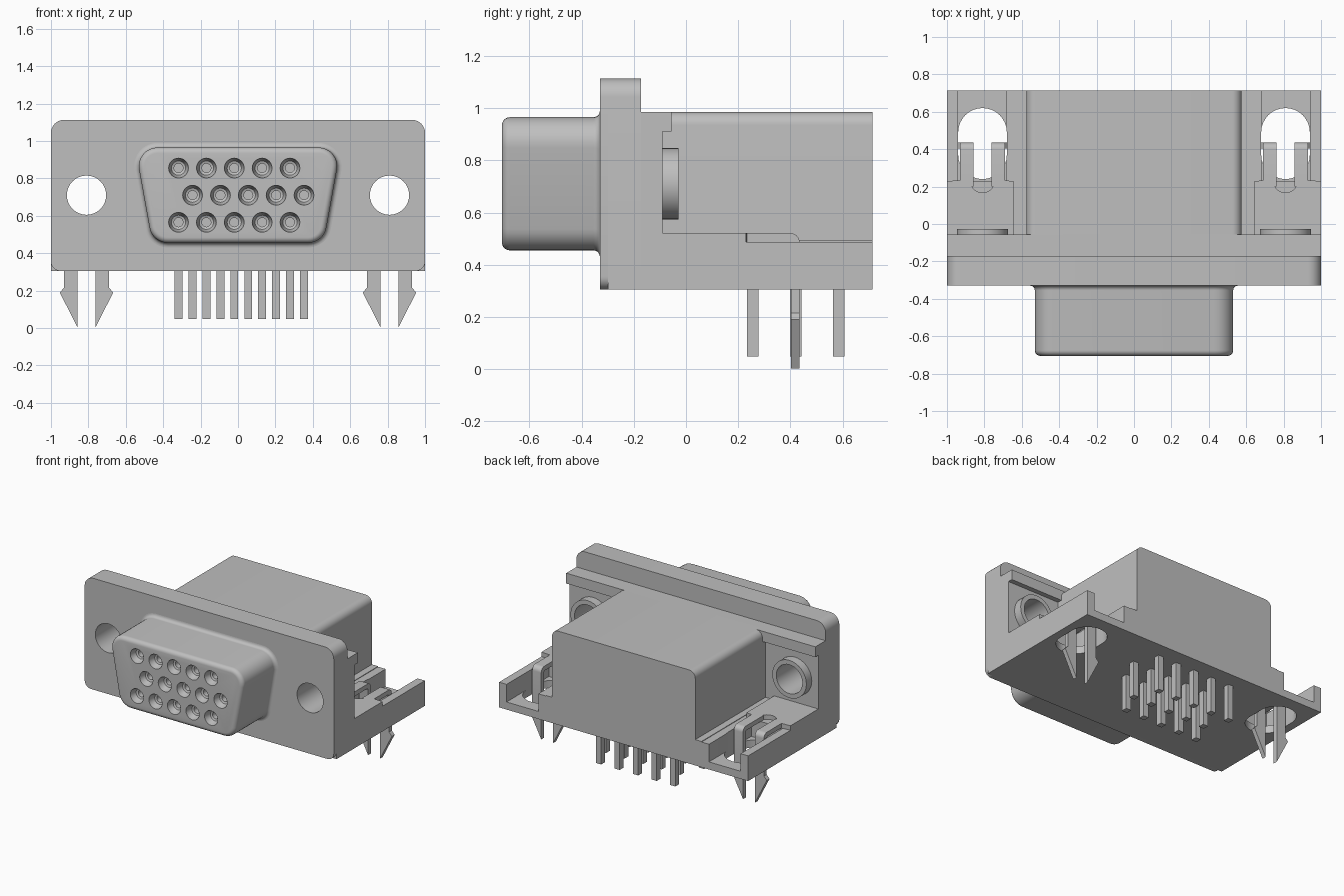
import bpy, bmesh
from math import sin, cos, pi, radians, tan
from mathutils import Vector

cube = bpy.data.objects.get("Cube")
if cube:
    bpy.data.objects.remove(cube)

grey = bpy.data.materials.new("plain grey")
grey.use_nodes = True
grey.diffuse_color = (0.52, 0.52, 0.52, 1)
grey.node_tree.nodes["Principled BSDF"].inputs["Base Color"].default_value = grey.diffuse_color

# Coordinate placement for a 2D profile extruded along each axis
PLACE = {"x": lambda p, d: (d, p[0], p[1]),
         "y": lambda p, d: (p[0], d, p[1]),
         "z": lambda p, d: (p[0], p[1], d)}


def loft(name, rings, caps=True):
    """Skin equal rings; without caps the last ring joins the first."""
    bm = bmesh.new()
    loops = [[bm.verts.new(p) for p in ring] for ring in rings]
    pairs = list(zip(loops, loops[1:]))
    if caps:
        bm.faces.new(loops[0])
        bm.faces.new(loops[-1])
    else:
        pairs.append((loops[-1], loops[0]))
    for a, b in pairs:
        for i in range(len(a)):
            j = (i + 1) % len(a)
            bm.faces.new((a[i], a[j], b[j], b[i]))
    bmesh.ops.recalc_face_normals(bm, faces=bm.faces)
    mesh = bpy.data.meshes.new(name)
    bm.to_mesh(mesh)
    bm.free()
    mesh.materials.append(grey)
    obj = bpy.data.objects.new(name, mesh)
    bpy.context.collection.objects.link(obj)
    return obj


def prism(name, pts, axis, a, b):
    return loft(name, [[PLACE[axis](p, d) for p in pts] for d in (a, b)])


def rect(x0, x1, y0, y1):
    return [(x0, y0), (x1, y0), (x1, y1), (x0, y1)]


def arc(cx, cy, r, a0, a1, n=16):
    angles = [radians(a0 + (a1 - a0) * i / n) for i in range(n + 1)]
    return [(cx + r * cos(a), cy + r * sin(a)) for a in angles]


def circle(cx, cy, r, n=32):
    return arc(cx, cy, r, 0, 360, n)[:-1]


def rounded(corners, radii, n=8):
    """Round the corners of a convex polygon; zero radius stays sharp."""
    out = []
    for i, (c, r) in enumerate(zip(corners, radii)):
        c = Vector(c)
        if r == 0:
            out.append(tuple(c))
            continue
        u = (Vector(corners[i - 1]) - c).normalized()
        v = (Vector(corners[(i + 1) % len(corners)]) - c).normalized()
        half = u.angle(v) / 2
        mid = c + (u + v).normalized() * r / sin(half)
        a, b = c + u * r / tan(half) - mid, c + v * r / tan(half) - mid
        sweep = pi - 2 * half
        for k in range(n + 1):
            t = k / n
            d = (a * sin((1 - t) * sweep) + b * sin(t * sweep)) / sin(sweep)
            out.append(tuple(mid + d))
    return out


def cut(obj, cutters):
    for c in cutters:
        c.hide_render = True
        mod = obj.modifiers.new("cut", "BOOLEAN")
        mod.operation, mod.solver, mod.object = "DIFFERENCE", "EXACT", c
        bpy.ops.object.select_all(action="DESELECT")
        bpy.context.view_layer.objects.active = obj
        obj.select_set(True)
        bpy.ops.object.modifier_apply(modifier=mod.name)
        bpy.data.objects.remove(c)


HOLE_X, HOLE_Z, HOLE_R = 0.81, 0.71, 0.105
BASE, TOP, REAR = 0.305, 0.985, 0.715


def screw_cutters():
    return [prism("screw_cutter", circle(s * HOLE_X, HOLE_Z, HOLE_R), "y", -0.5, 0.1)
            for s in (-1, 1)]


# Front flange: fully rounded face layer, square-bottomed layer behind it
outline = rect(-1, 1, BASE, 1.113)
cut(prism("flange_face", rounded(outline, (0.05, 0.05, 0.07, 0.07)), "y", -0.33, -0.298),
    screw_cutters())
cut(prism("flange_body", rounded(outline, (0, 0, 0.07, 0.07)), "y", -0.298, -0.172),
    screw_cutters())

# Backing block with an overhanging lip along the top
lip = [(-0.172, BASE), (-0.09, BASE), (-0.09, 0.91), (-0.055, 0.91),
       (-0.055, TOP), (-0.172, TOP)]
cut(prism("flange_backing", lip, "x", -1, 1), screw_cutters())

# Main rear housing
prism("rear_housing", rounded(rect(-0.575, 0.575, BASE, TOP), (0, 0, 0.05, 0.05)),
      "y", -0.09, REAR)


# Flared, rounded shell around the contact face
def shell_ring(y, off):
    top, bottom = 0.55 + 1.19 * off, 0.458 + 0.84 * off
    z0, z1 = 0.455 - off, 0.965 + off
    pts = rounded([(-bottom, z0), (bottom, z0), (top, z1), (-top, z1)], [0.1 + off] * 4)
    return [(x, y, z) for x, z in pts]


steps = [pi / 2 * i / 6 for i in range(7)]
rings = [shell_ring(-0.33 - 0.025 * (1 - cos(t)), 0.025 * (1 - sin(t))) for t in steps]
rings += [shell_ring(-0.675 - 0.03 * sin(t), -0.03 * (1 - cos(t))) for t in steps]
shell = loft("contact_shell", rings)

# Fifteen stepped contact sockets
socket = [(-0.73, 0.053), (-0.70, 0.053), (-0.66, 0.038), (-0.655, 0.024), (-0.58, 0.024)]
cutters = []
for row in range(3):
    for col in range(5):
        x = -0.318 + 0.149 * col + (0.075 if row == 1 else 0)
        z = 0.565 + 0.145 * row
        cutters.append(loft("socket_cutter", [[(px, y, pz) for px, pz in circle(x, z, r, 24)]
                                              for y, r in socket]))
cut(shell, cutters)

# Solder pins in three staggered rows
for row in range(3):
    for col in range(5):
        x = -0.318 + 0.149 * col + (0.075 if row == 1 else 0)
        y = 0.255 + 0.165 * row
        prism("solder_pin", rect(x - 0.021, x + 0.021, y - 0.022, y + 0.022), "z", 0.048, 0.33)

for s in (-1, 1):
    def side(pts):
        return [(s * a, b) for a, b in pts]

    # Threaded ferrule behind each screw hole
    tube = [(-0.1, HOLE_R), (-0.1, 0.137), (-0.028, 0.137), (-0.028, HOLE_R)]
    loft("ferrule", [[(x, y, z) for x, z in circle(s * HOLE_X, HOLE_Z, r)]
                     for y, r in tube], caps=False)

    # Side shelf with an open slot and a long round-ended opening in its floor
    shelf = prism("side_shelf", side(rect(0.57, 1, -0.09, REAR)), "z", BASE, 0.488)
    slot = prism("slot_cutter", side(rect(0.685, 0.94, 0.23, 0.9)), "z", 0.36, 0.7)
    opening = arc(HOLE_X, 0.49, 0.13, 0, 180) + arc(HOLE_X, 0.37, 0.13, 180, 360)
    cut(shelf, [slot, prism("opening_cutter", side(opening), "z", 0.2, 0.7)])

    # Raised inner rail against the housing
    prism("shelf_rail", side(rect(0.57, 0.625, -0.09, REAR)), "z", 0.4, 0.492)

    # Board lock plate with a half-round notch
    plate = [(0.645, -0.09), (1, -0.09), (1, 0.23)]
    plate += arc(HOLE_X, 0.235, 0.067, 0, -180) + [(0.645, 0.23)]
    prism("lock_plate", side(plate), "z", 0.488, 0.521)

    # Bent arms and barbed legs of the board lock
    for m in (-1, 1):
        xs = [s * (HOLE_X + m * d) for d in (0.048, 0.12)]
        bend = [(0.2, 0.521)] + arc(0.4, 0.486, 0.035, 90, 0, 6) + [(0.435, 0.29), (0.403, 0.29)]
        bend += arc(0.39, 0.475, 0.013, 0, 90, 4) + [(0.2, 0.488)]
        prism("lock_arm", bend, "x", *xs)
        leg = [(0.048, 0.32), (0.12, 0.32), (0.12, 0.215), (0.143, 0.19), (0.048, 0.003)]
        prism("lock_leg", [(s * (HOLE_X + m * d), z) for d, z in leg], "y", 0.403, 0.435)

# Smooth curved surfaces, keeping crisp edges
bpy.ops.object.select_all(action="DESELECT")
for obj in bpy.context.collection.objects:
    if obj.type == "MESH" and grey.name in obj.data.materials:
        obj.select_set(True)
        bpy.context.view_layer.objects.active = obj
bpy.ops.object.shade_smooth_by_angle(angle=radians(30))
